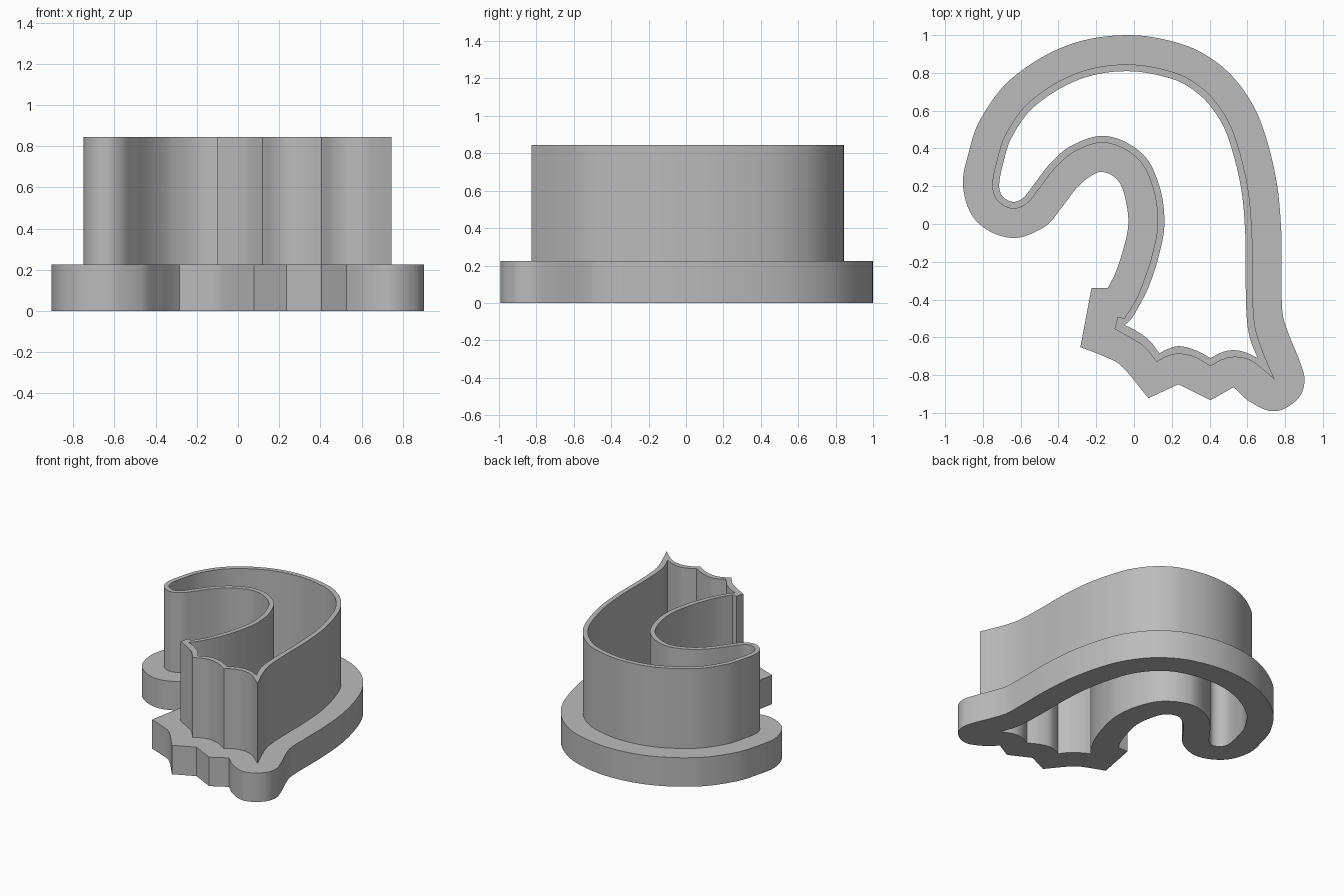
import bpy, bmesh
from mathutils import Vector, geometry

FLANGE_TOP, WALL_TOP = 0.225, 0.845
FLANGE_WIDTH, WALL_THICKNESS = 0.155, 0.036

if "Cube" in bpy.data.objects:
    bpy.data.objects.remove(bpy.data.objects["Cube"])


def tangents(points):
    last = len(points) - 1
    return [(points[min(i + 1, last)] - points[max(i - 1, 0)]).normalized()
            for i in range(last + 1)]


def offset(points, distance):
    """Shift a path to its right-hand side, the outside of the outline."""
    return [p + distance * Vector((t.y, -t.x))
            for p, t in zip(points, tangents(points))]


def smooth(points, steps=8):
    """Fine path through the given points; its last point is left out."""
    dirs, path = tangents(points), []
    for i in range(len(points) - 1):
        a, b = points[i], points[i + 1]
        reach = (b - a).length / 3
        path += geometry.interpolate_bezier(
            a, a + dirs[i] * reach, b - dirs[i + 1] * reach, b, steps + 1)[:-1]
    return [Vector(p[:2]) for p in path]


def vecs(*pairs):
    return [Vector(p) for p in pairs]


def outline(*pieces):
    """Closed outline from smooth pieces that meet at sharp corners."""
    path = []
    for piece, following in zip(pieces, pieces[1:] + pieces[:1]):
        path += smooth(piece + [following[0]])
    return path


# Main sweep of the blade: right side, crown, tail, hook
body = vecs((.627, -.3), (.625, -.05), (.6, .21), (.53, .475), (.46, .61),
            (.36, .72), (.22, .80), (-.034, .845), (-.3, .80), (-.55, .65),
            (-.68, .475), (-.725, .34), (-.75, .2), (-.72, .12), (-.64, .081),
            (-.565, .11), (-.507, .18), (-.417, .296), (-.31, .385),
            (-.15, .43), (.02, .345), (.1, .19), (.125, 0), (.094, -.17),
            (.046, -.315))

wall = outline(
    vecs((.745, -.825), (.676, -.66), (.639, -.53)) + body + vecs((.01, -.4)),
    vecs((-.05, -.498)),
    vecs((-.087, -.493)),
    vecs((-.103, -.556), (-.024, -.6), (.056, -.652)),
    vecs((.12, -.73), (.178, -.7), (.241, -.688), (.32, -.705)),
    vecs((.405, -.753), (.464, -.72), (.533, -.705), (.612, -.72), (.676, -.765)))

inner = outline(
    vecs((.655, -.71), (.615, -.61), (.597, -.5)) + offset(body, -WALL_THICKNESS)
    + vecs((.04, -.41), (-.013, -.5)),
    vecs((-.05, -.535), (.003, -.56), (.08, -.615)),
    vecs((.135, -.685), (.178, -.662), (.241, -.647), (.33, -.67)),
    vecs((.405, -.71), (.464, -.68), (.522, -.668), (.586, -.678)))

flange = outline(
    vecs((.527, -.864), (.617, -.943), (.745, -.991), (.866, -.927),
         (.903, -.832), (.877, -.726), (.819, -.583), (.787, -.477))
    + offset(body, FLANGE_WIDTH),
    vecs((-.14, -.34)),
    vecs((-.225, -.34)),
    vecs((-.284, -.652), (-.16, -.7), (-.072, -.747)),
    vecs((.077, -.922)),
    vecs((.236, -.848)),
    vecs((.405, -.933)))

bm = bmesh.new()


def ring(path, z):
    verts = [bm.verts.new((p.x, p.y, z)) for p in path]
    for i, v in enumerate(verts):
        bm.edges.new((verts[i - 1], v))
    return verts


def side(low, high):
    for i in range(len(low)):
        bm.faces.new((low[i - 1], low[i], high[i], high[i - 1]))


def cap(outer, hole):
    edges = [bm.edges.get((loop[i - 1], loop[i]))
             for loop in (outer, hole) for i in range(len(loop))]
    bmesh.ops.triangle_fill(bm, use_beauty=True, edges=edges)


# Upright faces of the flange, blade outside and blade inside
flange_low, flange_high = ring(flange, 0), ring(flange, FLANGE_TOP)
wall_low, wall_high = ring(wall, FLANGE_TOP), ring(wall, WALL_TOP)
inner_low, inner_high = ring(inner, 0), ring(inner, WALL_TOP)
side(flange_low, flange_high)
side(wall_low, wall_high)
side(inner_low, inner_high)

# Flat underside, flange ledge and blade rim
cap(flange_low, inner_low)
cap(flange_high, wall_low)
cap(wall_high, inner_high)
bmesh.ops.recalc_face_normals(bm, faces=bm.faces)

mesh = bpy.data.meshes.new("flanged_cutter")
bm.to_mesh(mesh)
bm.free()
cutter = bpy.data.objects.new("flanged_cutter", mesh)
bpy.context.collection.objects.link(cutter)

# Plain grey plastic
grey = bpy.data.materials.new("grey_plastic")
grey.use_nodes = True
colour = (.5, .5, .5, 1)
grey.diffuse_color = colour
grey.node_tree.nodes["Principled BSDF"].inputs["Base Color"].default_value = colour
mesh.materials.append(grey)

bpy.ops.object.select_all(action="DESELECT")
cutter.select_set(True)
bpy.context.view_layer.objects.active = cutter
bpy.ops.object.shade_smooth_by_angle(angle=.5)
